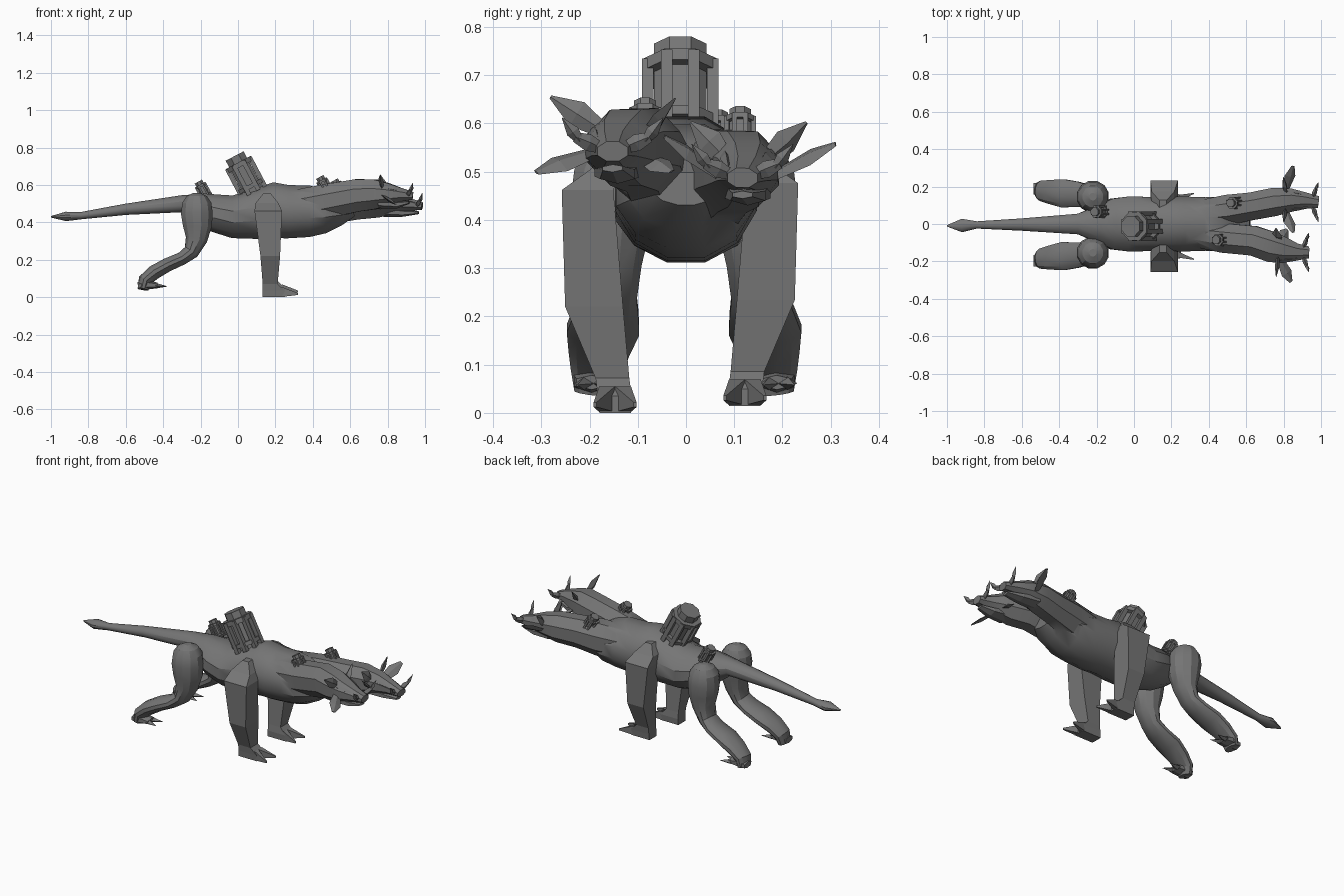
import bpy, bmesh, math
from mathutils import Vector

if "Cube" in bpy.data.objects:
    bpy.data.objects.remove(bpy.data.objects["Cube"])

GREY = bpy.data.materials.new("stone_grey")
GREY.diffuse_color = (0.18, 0.18, 0.18, 1)
GREY.use_nodes = True
GREY.node_tree.nodes["Principled BSDF"].inputs["Base Color"].default_value = GREY.diffuse_color


def make_active(ob):
    bpy.ops.object.select_all(action='DESELECT')
    ob.select_set(True)
    bpy.context.view_layer.objects.active = ob


def finish(name, bm, smooth=None):
    bmesh.ops.recalc_face_normals(bm, faces=bm.faces)
    me = bpy.data.meshes.new(name)
    bm.to_mesh(me)
    bm.free()
    me.materials.append(GREY)
    ob = bpy.data.objects.new(name, me)
    bpy.context.collection.objects.link(ob)
    if smooth:
        make_active(ob)
        bpy.ops.object.shade_smooth_by_angle(angle=math.radians(smooth))
    return ob


def skin(bm, rings):
    """Join rings of points into a closed tube."""
    rows = [[bm.verts.new(p) for p in r] for r in rings]
    n = len(rows[0])
    for a, b in zip(rows, rows[1:]):
        for i in range(n):
            j = (i + 1) % n
            bm.faces.new((a[i], a[j], b[j], b[i]))
    bm.faces.new(rows[0])
    bm.faces.new(rows[-1])


def tube(name, secs, n=10, smooth=None):
    """Sections are (x, y, z, half width, half height), set square to the path."""
    bm = bmesh.new()
    pts = [Vector(s[:3]) for s in secs]
    rings = []
    for k, s in enumerate(secs):
        t = (pts[min(k + 1, len(pts) - 1)] - pts[max(k - 1, 0)]).normalized()
        side = Vector((0, 1, 0))
        side = (side - t * side.dot(t)).normalized()
        up = t.cross(side)
        rings.append([pts[k] + side * s[3] * math.cos(2 * math.pi * (i + .5) / n)
                      + up * s[4] * math.sin(2 * math.pi * (i + .5) / n) for i in range(n)])
    skin(bm, rings)
    return finish(name, bm, smooth)


def leaf(name, a, b, wide, w, t, belly=.4, end=.04):
    """Blade from a to b, widest part way along."""
    a, b = Vector(a), Vector(b)
    d = (b - a).normalized()
    u = Vector(wide)
    u = (u - d * u.dot(d)).normalized()
    v = d.cross(u)
    bm = bmesh.new()
    skin(bm, [[a.lerp(b, f) + u * w * k * x + v * t * k * y
               for x, y in ((1, 0), (0, 1), (-1, 0), (0, -1))]
              for f, k in ((0, .6), (belly, 1), (1, end))])
    return finish(name, bm)


def canister(name, base, tip, R):
    """Octagonal core in a cage of posts and two bands."""
    base, tip = Vector(base), Vector(tip)
    d = tip - base
    L = d.length
    rot = d.to_track_quat('Z', 'Y')

    def ring(r, z, cx=0, cy=0, n=8):
        return [base + rot @ Vector((cx + r * math.cos(2 * math.pi * (i + .5) / n),
                                     cy + r * math.sin(2 * math.pi * (i + .5) / n), z))
                for i in range(n)]
    bm = bmesh.new()
    skin(bm, [ring(R * .69, 0), ring(R * .69, L)])
    for z0, z1 in ((.12, .22), (.7, .82)):
        skin(bm, [ring(R * .97, z0 * L), ring(R * .97, z1 * L)])
    for i in range(8):
        a = 2 * math.pi * (i + .5) / 8
        c, s = R * .86 * math.cos(a), R * .86 * math.sin(a)
        skin(bm, [ring(R * .2, .0, c, s, 4), ring(R * .2, .8 * L, c, s, 4)])
    return finish(name, bm)


# Tail and trunk
trunk = tube("trunk_and_tail", [
    (-1, -.01, .43, .004, .004), (-.92, -.008, .432, .037, .026), (-.84, -.005, .436, .02, .02),
    (-.6, -.003, .47, .034, .031), (-.3, 0, .5, .057, .047), (-.2, 0, .475, .1, .085),
    (-.12, 0, .45, .14, .105), (-.03, 0, .43, .152, .118), (.1, 0, .445, .15, .14),
    (.2, 0, .465, .15, .155), (.27, 0, .457, .152, .147), (.38, 0, .46, .148, .143),
    (.47, 0, .46, .15, .122), (.55, 0, .46, .125, .08), (.62, 0, .465, .07, .035)], 12)

# Two necks with heads: each has jaw, ears, cheek fins, brows and snout horns
necks = {
    "right": ((.3, -.05, .48, .07, .1), (.48, -.075, .515, .085, .098), (.64, -.09, .545, .086, .094),
              (.74, -.125, .55, .088, .085), (.81, -.142, .55, .073, .062),
              (.87, -.15, .548, .05, .04), (.935, -.152, .542, .034, .022)),
    "left": ((.3, .05, .48, .07, .1), (.5, .075, .49, .088, .105), (.63, .095, .5, .08, .092),
             (.75, .118, .505, .082, .085), (.84, .128, .505, .068, .06),
             (.91, .126, .497, .048, .038), (.985, .117, .487, .034, .022)),
}
for side, secs in necks.items():
    neck = tube(side + "_neck_and_head", secs, 8)
    # Weld the neck into the trunk
    mod = trunk.modifiers.new("weld", 'BOOLEAN')
    mod.operation, mod.solver, mod.object = 'UNION', 'EXACT', neck
    make_active(trunk)
    bpy.ops.object.modifier_apply(modifier="weld")
    bpy.data.objects.remove(neck)
    nx, ny, nz = secs[-1][:3]
    hx, hy, hz = secs[4][:3]
    tube(side + "_lower_jaw", ((hx - .06, hy, hz - .045, .055, .03), (hx + .04, hy, hz - .055, .042, .02),
                               (nx - .02, ny, nz - .035, .024, .008)), 6)
    for s, tag in ((-1, "a"), (1, "b")):
        leaf(f"{side}_brow_{tag}", (hx - .03, hy + s * .05, hz + .035),
             (nx - .03, ny + s * .028, nz + .018), (0, 0, 1), .014, .012)
        leaf(f"{side}_snout_horn_{tag}", (nx - .03, ny + s * .022, nz + .006),
             (nx - .01, ny + s * .078, nz + .03), (0, 0, 1), .018, .013, .5, .6)
        leaf(f"{side}_horn_tip_{tag}", (nx - .012, ny + s * .068, nz + .022),
             (nx, ny + s * .105, nz + .07), (0, 1, 0), .014, .01)
make_active(trunk)
bpy.ops.object.shade_smooth_by_angle(angle=math.radians(32))

# Ears and cheek fins
for name, a, b in (("ear_1", (.77, -.18, .59), (.76, -.281, .655)),
                   ("ear_2", (.77, -.09, .57), (.76, -.022, .652)),
                   ("ear_3", (.81, .17, .53), (.8, .25, .602)),
                   ("ear_4", (.81, .08, .53), (.8, .01, .602))):
    leaf(name, a, b, (0, .6, .8), .029, .013, .45, .12)
for name, a, b in (("fin_1", (.78, -.19, .54), (.84, -.31, .498)),
                   ("fin_2", (.78, -.09, .53), (.82, -.03, .5)),
                   ("fin_3", (.81, .18, .49), (.85, .31, .557)),
                   ("fin_4", (.81, .07, .49), (.85, -.045, .572))):
    leaf(name, a, b, (.85, 0, -.5), .033, .01, .6, .3)

# Legs, mirrored left and right
for s, tag in ((-1, "right"), (1, "left")):
    dz, oy = (.0 if s < 0 else .014), -.0125
    bm = bmesh.new()
    skin(bm, [[(x, s * y + oy, z + dz) for x, y in ((x0, y0), (x1, y0), (x1, y1), (x0, y1))]
              for z, x0, x1, y0, y1 in ((0, .13, .25, .102, .167), (.035, .132, .25, .1, .17),
                                        (.072, .132, .212, .105, .175), (.22, .12, .225, .118, .238),
                                        (.462, .088, .235, .138, .245), (.505, .095, .215, .12, .185),
                                        (.555, .135, .175, .1, .14))])
    # Forked toes
    for k, y in enumerate((.118, .151)):
        y0, y1, yt = y - .0165, y + .0165, y + (k - .5) * .05
        skin(bm, [[(.235, s * a + oy, z + dz) for a, z in ((y0, .002), (y1, .002), (y1, .055), (y0, .055))],
                  [(.32, s * (yt + a) + oy, z + dz) for a, z in
                   ((-.003, .012), (.003, .012), (.003, .022), (-.003, .022))]])
    finish(tag + "_front_leg", bm)
    # Hind leg: round thigh, broad bent shin, short foot
    cy = .15
    tube(tag + "_hind_leg", [(x, s * y - .004, z, w, h) for x, y, z, w, h in (
        (-.22, cy, .558, .02, .02), (-.22, cy, .54, .058, .056), (-.22, cy, .505, .08, .08),
        (-.22, cy, .45, .087, .088), (-.217, cy, .38, .082, .08), (-.222, .152, .31, .066, .06),
        (-.25, .156, .243, .06, .043), (-.3, .162, .207, .07, .036), (-.38, .168, .172, .078, .038),
        (-.45, .176, .132, .066, .04), (-.498, .182, .09, .055, .037),
        (-.508, .187, .042, .042, .03))], 12, 25)
    tube(tag + "_hind_foot", [(x, s * .192 - .004, z, w, h) for x, z, w, h in (
        (-.535, .06, .036, .02), (-.48, .066, .042, .024), (-.43, .063, .036, .015))], 6)
    for k in (-1, 1):
        leaf(f"{tag}_hind_claw_{k + 1}", (-.45, s * .192 + k * .015, .062),
             (-.378, s * .192 + k * .033, .058), (0, 1, 0), .02, .014, .2)

# Caged canisters on the back
canister("large_canister", (.085, -.012, .56), (-.018, -.012, .755), .085)
for name, x, y, z in (("rear_small_canister", -.212, .065, .618),
                      ("right_small_canister", .437, -.085, .643),
                      ("left_small_canister", .514, .112, .625)):
    canister(name, (x + .05, y, z - .09), (x, y, z), .035)
